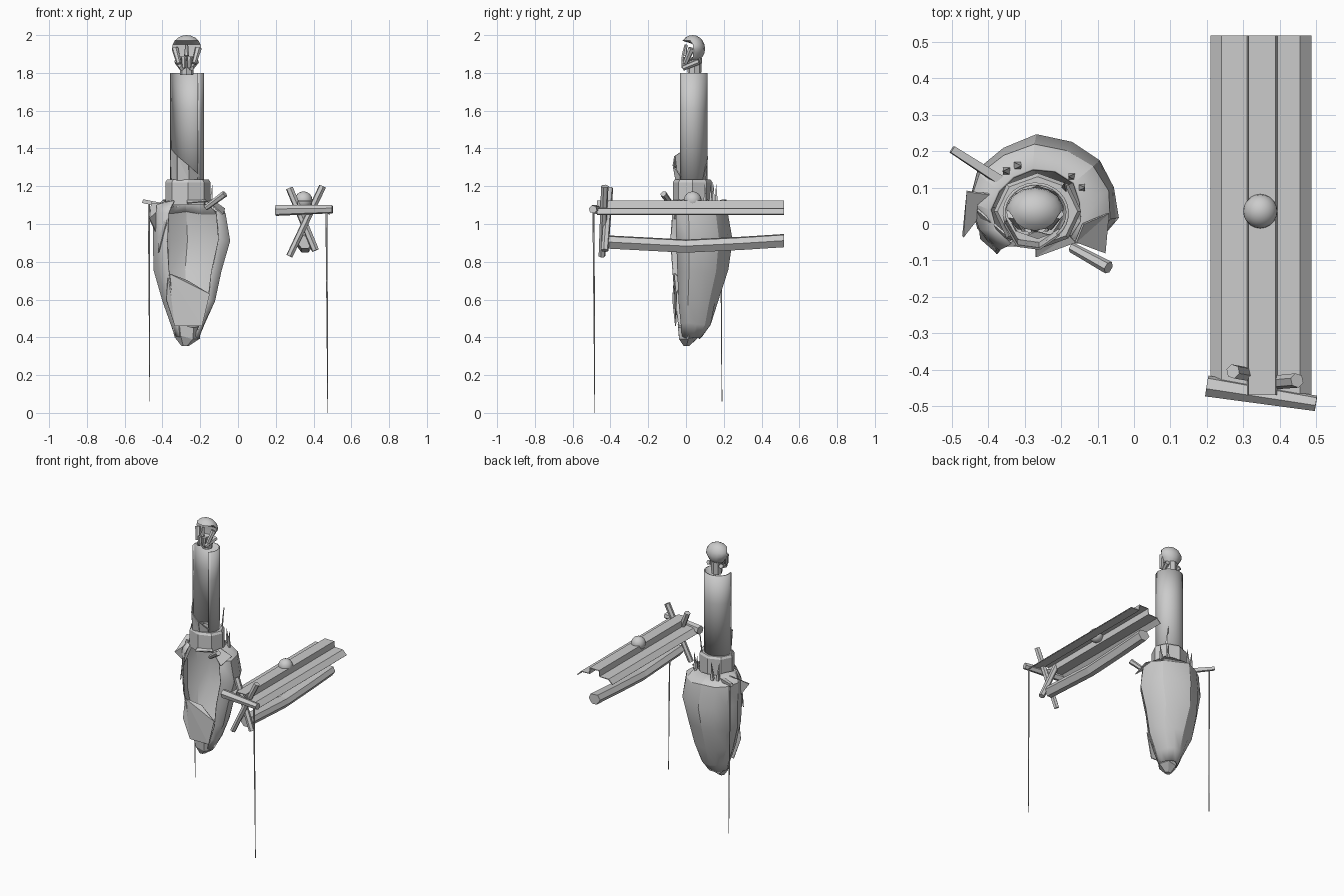
import bpy, bmesh, math, random
from mathutils import Vector

if "Cube" in bpy.data.objects:
    bpy.data.objects.remove(bpy.data.objects["Cube"])

random.seed(4)
grey = bpy.data.materials.new("light_grey")
grey.diffuse_color = (0.6, 0.6, 0.6, 1)
grey.use_nodes = True
grey.node_tree.nodes["Principled BSDF"].inputs["Base Color"].default_value = grey.diffuse_color


def finish(name, bm, smooth=None, thick=0):
    bmesh.ops.recalc_face_normals(bm, faces=bm.faces)
    me = bpy.data.meshes.new(name)
    bm.to_mesh(me)
    bm.free()
    ob = bpy.data.objects.new(name, me)
    bpy.context.collection.objects.link(ob)
    me.materials.append(grey)
    if thick:
        mod = ob.modifiers.new("thickness", 'SOLIDIFY')
        mod.thickness, mod.offset = thick, 0
    if smooth:
        bpy.ops.object.select_all(action='DESELECT')
        ob.select_set(True)
        bpy.context.view_layer.objects.active = ob
        bpy.ops.object.shade_smooth_by_angle(angle=math.radians(smooth))
    return ob


def loft(name, loops, closed=True, caps=False, **kw):
    """Skin a list of point loops with quads."""
    bm = bmesh.new()
    rows = [[bm.verts.new(p) for p in l] for l in loops]
    n = len(rows[0])
    for a, b in zip(rows, rows[1:]):
        for i in range(n if closed else n - 1):
            j = (i + 1) % n
            bm.faces.new((a[i], a[j], b[j], b[i]))
    if caps:
        bm.faces.new(rows[0])
        bm.faces.new(rows[-1])
    return finish(name, bm, **kw)


def arc(z, x0, x1, y0, y1, a0=0, a1=360, n=8, jit=0):
    """Elliptical ring or arc fitted to a box; angles run from +x."""
    closed = a1 - a0 == 360
    pts = []
    for i in range(n):
        t = math.radians(a0 + (a1 - a0) * i / (n if closed else n - 1))
        k = 1 + random.uniform(-jit, jit)
        pts.append(((x0 + x1) / 2 + (x1 - x0) / 2 * k * math.cos(t),
                    (y0 + y1) / 2 + (y1 - y0) / 2 * k * math.sin(t),
                    z + random.uniform(-jit, jit) * 0.2))
    return pts


def beam(name, p, q, r0, r1, sides=6):
    p, q = Vector(p), Vector(q)
    d = (q - p).normalized()
    u = d.orthogonal().normalized()
    v = d.cross(u)
    ring = lambda c, r: [c + r * (math.cos(t) * u + math.sin(t) * v)
                         for t in (2 * math.pi * i / sides for i in range(sides))]
    return loft(name, [ring(p, r0), ring(q, r1)], caps=True)


def plate(name, pts, thick=0.006):
    bm = bmesh.new()
    vs = [bm.verts.new(p) for p in pts]
    for i in range(1, len(vs) - 1):
        bm.faces.new((vs[0], vs[i], vs[i + 1]))
    return finish(name, bm, thick=thick)


# hollow rock shell, open at the front
rock = [(1.12, -.39, -.14, -.08, .15), (1.06, -.44, -.07, -.10, .21),
        (.92, -.45, -.045, -.11, .235), (.75, -.435, -.09, -.10, .215),
        (.60, -.40, -.12, -.08, .165), (.47, -.35, -.175, -.06, .13),
        (.40, -.33, -.21, -.04, .08)]
loft("rock_shell", [arc(*r, a0=-42, a1=233, n=11, jit=.05) for r in rock],
     closed=False, smooth=25, thick=0.008)
# blunt tip under the rock
loft("rock_tip", [arc(.46, -.345, -.20, -.05, .08, n=6, jit=.05),
                  arc(.40, -.335, -.205, -.045, .07, n=6, jit=.05),
                  arc(.355, -.30, -.26, -.015, .02, n=6)], caps=True)
# sloping slab inside the lower opening
plate("rock_lower_slab", [(-.37, -.06, .74), (-.27, -.02, .70), (-.15, -.05, .63),
                          (-.19, -.055, .46), (-.335, -.055, .46), (-.38, -.07, .6)])
# loose slabs around the rock
plate("left_wing_slab", [(-.47, -.035, 1.03), (-.46, .09, 1.11), (-.38, .08, 1.11), (-.43, .02, .95)])
plate("front_left_slab", [(-.43, .04, 1.1), (-.35, -.03, 1.13), (-.38, -.075, 1.0), (-.42, -.04, .85)])
plate("front_right_slab", [(-.16, -.05, 1.12), (-.08, -.08, 1.05), (-.07, .03, 1.08), (-.14, 0, 1.13)])
plate("front_ledge", [(-.27, -.09, 1.11), (-.16, -.05, 1.12), (-.18, -.03, 1.13), (-.27, -.06, 1.13)])
# small spikes around the collar
for x, y, dx in ((-.145, .10, .01), (-.17, .13, -.01), (-.35, .145, -.01), (-.32, .16, .01)):
    beam("rock_spike", (x, y, 1.09), (x + dx, y, 1.21), .014, .001, 4)

# collar with a stepped rim
loft("collar", [arc(1.10, -.385, -.145, -.07, .14), arc(1.22, -.385, -.145, -.07, .14),
                arc(1.235, -.375, -.155, -.06, .13), arc(1.235, -.35, -.18, -.04, .105),
                arc(1.22, -.35, -.18, -.04, .105)])
# curved column shell, open at the front
loft("column_shell", [arc(z, -.357, -.183, -.05, .11, -48, 198, 20) for z in (1.22, 1.6, 1.8)],
     closed=False, smooth=30, thick=0.008)
# broken shard closing the bottom of the column
for i, (z0, z1) in enumerate(((1.40, 1.36), (1.36, 1.31), (1.31, 1.26))):
    xs = [(-.355, .0), (-.32, -.06), (-.26, -.068), (-.205, -.03)]
    (xa, ya), (xb, yb) = xs[i], xs[i + 1]
    plate("column_shard", [(xa, ya, z0), (xb, yb, z1), (xb, yb + .015, 1.23), (xa, ya + .015, 1.23)])
plate("column_splinter", [(-.2, .10, 1.2), (-.19, .115, 1.36), (-.185, .09, 1.23)])

# skull: cranium with a hollowed face
bm = bmesh.new()
bmesh.ops.create_uvsphere(bm, u_segments=14, v_segments=10, radius=1)
for v in bm.verts:
    x, y, z = v.co
    if y < .1 and -.75 < z < .55:
        y *= -.15
    k = 1 if z > -.2 else .85
    v.co = (-.272 + .08 * x * k, .035 + .066 * y, 1.928 + .072 * z)
finish("cranium", bm, smooth=40)
# cheekbones, jaw, teeth and neck
for s in (-1, 1):
    beam("cheekbone", (-.272 + s * .062, .03, 1.93), (-.272 + s * .04, -.005, 1.85), .018, .013)
    beam("jaw_side", (-.272 + s * .05, .07, 1.86), (-.272 + s * .025, -.015, 1.825), .016, .014)
    beam("tooth_row", (-.272 + s * .016, -.01, 1.885), (-.272 + s * .014, -.015, 1.825), .015, .010)
beam("nose_bone", (-.272, .0, 1.95), (-.272, -.01, 1.89), .008, .014)
beam("neck", (-.272, .045, 1.79), (-.272, .045, 1.88), .035, .04, 8)

# pegs on the rock and the hanging ropes
beam("left_peg", (-.36, .115, 1.09), (-.50, .205, 1.12), .018, .014, 4)
beam("right_peg", (-.17, -.065, 1.085), (-.07, -.12, 1.16), .014, .018)
beam("left_rope", (-.472, .185, 1.11), (-.467, .19, .06), .006, .002, 5)
beam("right_rope", (.468, -.49, 1.07), (.475, -.483, .0), .006, .002, 5)

# deck of bent sheet with a raised middle strip
deck = [(.212, 1.05), (.242, 1.08), (.312, 1.082), (.317, 1.122),
        (.387, 1.122), (.392, 1.082), (.455, 1.08), (.485, 1.05)]
loft("deck", [[(x, y, z) for x, z in deck] for y in (-.47, .518)], closed=False, thick=0.006)
# slightly sagging keel under the deck
keel = [(-.045, .005), (-.025, .035), (.03, .03), (.045, 0), (.02, -.035), (-.015, -.035)]
loft("keel", [[(.352 + x, y, zc + z) for x, z in keel]
              for y, zc in ((-.42, .905), (0, .883), (.3, .898), (.518, .912))], caps=True)
# timber frame at the front end
beam("end_beam", (.20, -.445, 1.072), (.50, -.493, 1.078), .03, .022)
beam("cross_beam_a", (.272, -.405, 1.19), (.41, -.43, .86), .02, .02)
beam("cross_beam_b", (.448, -.43, 1.20), (.272, -.445, .83), .02, .018)
# ball on the deck
bm = bmesh.new()
bmesh.ops.create_uvsphere(bm, u_segments=20, v_segments=12, radius=.047)
bmesh.ops.translate(bm, verts=bm.verts, vec=(.347, .035, 1.125))
finish("ball", bm, smooth=60)
